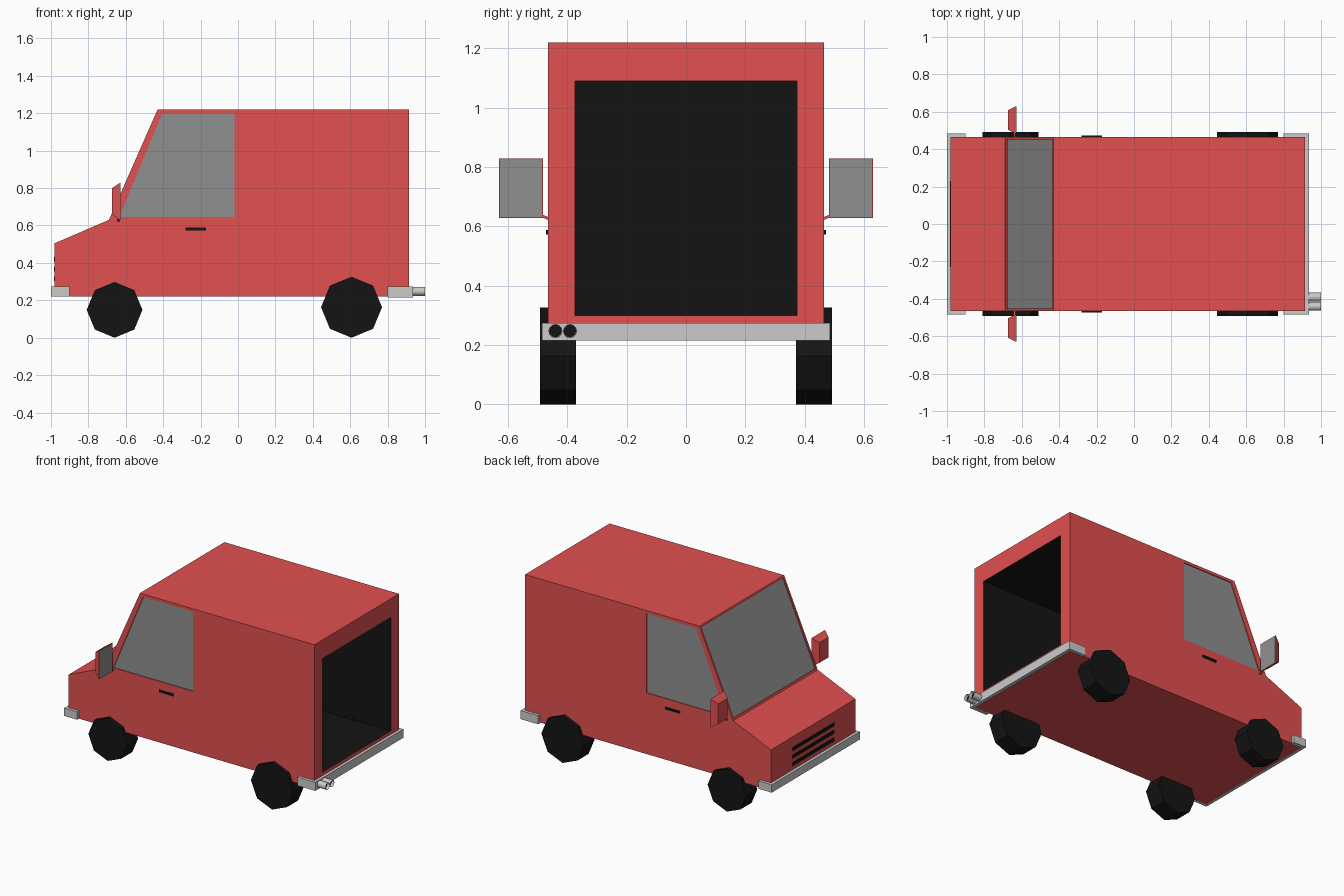
import bpy, bmesh, math
from mathutils import Vector, Matrix

if "Cube" in bpy.data.objects:
    bpy.data.objects.remove(bpy.data.objects["Cube"])


def material(name, r, g, b):
    m = bpy.data.materials.new(name)
    m.diffuse_color = (r, g, b, 1)
    m.use_nodes = True
    m.node_tree.nodes["Principled BSDF"].inputs["Base Color"].default_value = m.diffuse_color
    return m


RED = material("red_paint", 0.76, 0.08, 0.08)
BLACK = material("black", 0.007, 0.007, 0.007)
GLASS = material("dark_glass", 0.28, 0.28, 0.28)


def finish(name, bm, mat=None):
    bmesh.ops.recalc_face_normals(bm, faces=bm.faces)
    me = bpy.data.meshes.new(name)
    bm.to_mesh(me)
    bm.free()
    ob = bpy.data.objects.new(name, me)
    bpy.context.collection.objects.link(ob)
    if mat:
        me.materials.append(mat)
    return ob


def prism(name, points, offset, mat=None):
    """Extrude a closed 3D outline by an offset vector."""
    bm = bmesh.new()
    f = bm.faces.new([bm.verts.new(p) for p in points])
    ext = bmesh.ops.extrude_face_region(bm, geom=[f])
    bmesh.ops.translate(bm, vec=offset,
                        verts=[v for v in ext["geom"] if isinstance(v, bmesh.types.BMVert)])
    return finish(name, bm, mat)


def side_prism(name, profile, y0, y1, mat=None):
    return prism(name, [(x, y0, z) for x, z in profile], (0, y1 - y0, 0), mat)


def box(name, x, y, z, mat=None):
    return side_prism(name, [(x[0], z[0]), (x[1], z[0]), (x[1], z[1]), (x[0], z[1])],
                      y[0], y[1], mat)


def cylinder(name, centre, radius, depth, sides, axis, mat=None, hollow=False):
    bm = bmesh.new()
    bmesh.ops.create_cone(bm, cap_ends=True, segments=sides,
                          radius1=radius, radius2=radius, depth=depth)
    if hollow:
        top = [f for f in bm.faces if f.normal.z > 0.9]
        bmesh.ops.inset_region(bm, faces=top, thickness=radius * 0.15)
        bmesh.ops.translate(bm, vec=(0, 0, -0.02), verts=top[0].verts)
        top[0].material_index = 1
    rot = Matrix.Rotation(math.pi / 2, 4, axis)
    bmesh.ops.transform(bm, matrix=Matrix.Translation(centre) @ rot, verts=bm.verts)
    return finish(name, bm, mat)


def cut(target, cutter):
    mod = target.modifiers.new("cut", 'BOOLEAN')
    mod.operation, mod.solver, mod.object = 'DIFFERENCE', 'EXACT', cutter
    mod.material_mode = 'TRANSFER'
    bpy.context.view_layer.objects.active = target
    bpy.ops.object.modifier_apply(modifier=mod.name)
    bpy.data.objects.remove(cutter)


# Body shell
hood, roof = Vector((-0.69, 0.63)), Vector((-0.43, 1.22))
body = side_prism("body", [(-0.98, 0.22), (0.915, 0.22), (0.915, 1.22),
                           roof, hood, (-0.98, 0.505)], -0.465, 0.465, RED)

# Open cargo bay with black lining
cut(body, box("cargo_cutter", (0.03, 1.1), (-0.375, 0.375), (0.30, 1.09), BLACK))

# Recessed windscreen
along = (roof - hood).normalized()
out = Vector((-along.y, along.x))


def screen_profile(low, high):
    a, b = hood + along * 0.014, roof - along * 0.012
    return [a + out * low, b + out * low, b + out * high, a + out * high]


cut(body, side_prism("screen_cutter", screen_profile(-0.014, 0.05), -0.452, 0.452, RED))
side_prism("windscreen", screen_profile(-0.016, -0.008), -0.452, 0.452, GLASS)

# Recessed side windows
window = [(-0.635, 0.645), (-0.02, 0.645), (-0.02, 1.20), (-0.405, 1.20)]
for s, side in ((-1, "right"), (1, "left")):
    cut(body, side_prism("window_cutter", window, s * 0.453, s * 0.52, RED))
    side_prism(side + "_window", window, s * 0.451, s * 0.459, GLASS)

# Wrap-around bumpers
for name, x_out, x_in, x_end, z0 in (("front_bumper", -1.0, -0.975, -0.90, 0.22),
                                     ("rear_bumper", 0.935, 0.91, 0.80, 0.215)):
    half = [(x_out, 0.485), (x_end, 0.485), (x_end, 0.46), (x_in, 0.46)]
    outline = half + [(x, -y) for x, y in reversed(half)]
    prism(name, [(x, y, z0) for x, y in outline], (0, 0, 0.275 - z0))

# Grille slots
for i in range(3):
    z = 0.315 + i * 0.052
    box(f"grille_slot_{i + 1}", (-0.984, -0.97), (-0.23, 0.23), (z - 0.012, z + 0.012), BLACK)

# Twin exhaust pipes
for i, y in enumerate((-0.44, -0.391)):
    pipe = cylinder(f"exhaust_pipe_{i + 1}", (0.96, y, 0.247), 0.0235, 0.08, 12, 'Y', hollow=True)
    pipe.data.materials.append(None)
    pipe.data.materials.append(BLACK)

for s, side in ((-1, "right"), (1, "left")):
    # Eight-sided wheels, larger at the rear
    for end, x, r in (("front", -0.66, 0.149), ("rear", 0.607, 0.163)):
        cylinder(f"{end}_{side}_wheel", (x, s * 0.431, r), r, 0.122, 8, 'X', BLACK)

    # Door handle
    box(side + "_door_handle", (-0.28, -0.17), (s * 0.46, s * 0.472), (0.573, 0.588), BLACK)

    # Tapered mirror housing with glass and stalk
    bm = bmesh.new()
    bmesh.ops.create_cube(bm, size=1)
    for v in bm.verts:
        k = 1 if v.co.x > 0 else 0.70
        v.co = (-0.652 + v.co.x * 0.044, s * 0.556 + v.co.y * 0.148 * k,
                0.729 + v.co.z * 0.20 * k)
    finish(side + "_mirror", bm, RED)
    box(side + "_mirror_glass", (-0.632, -0.628), (s * 0.485, s * 0.627),
        (0.632, 0.826), GLASS)
    prism(side + "_mirror_stalk", [(-0.645, s * 0.455, 0.617), (-0.645, s * 0.455, 0.627),
                                   (-0.645, s * 0.495, 0.645), (-0.645, s * 0.495, 0.635)],
          (0.012, 0, 0), RED)
